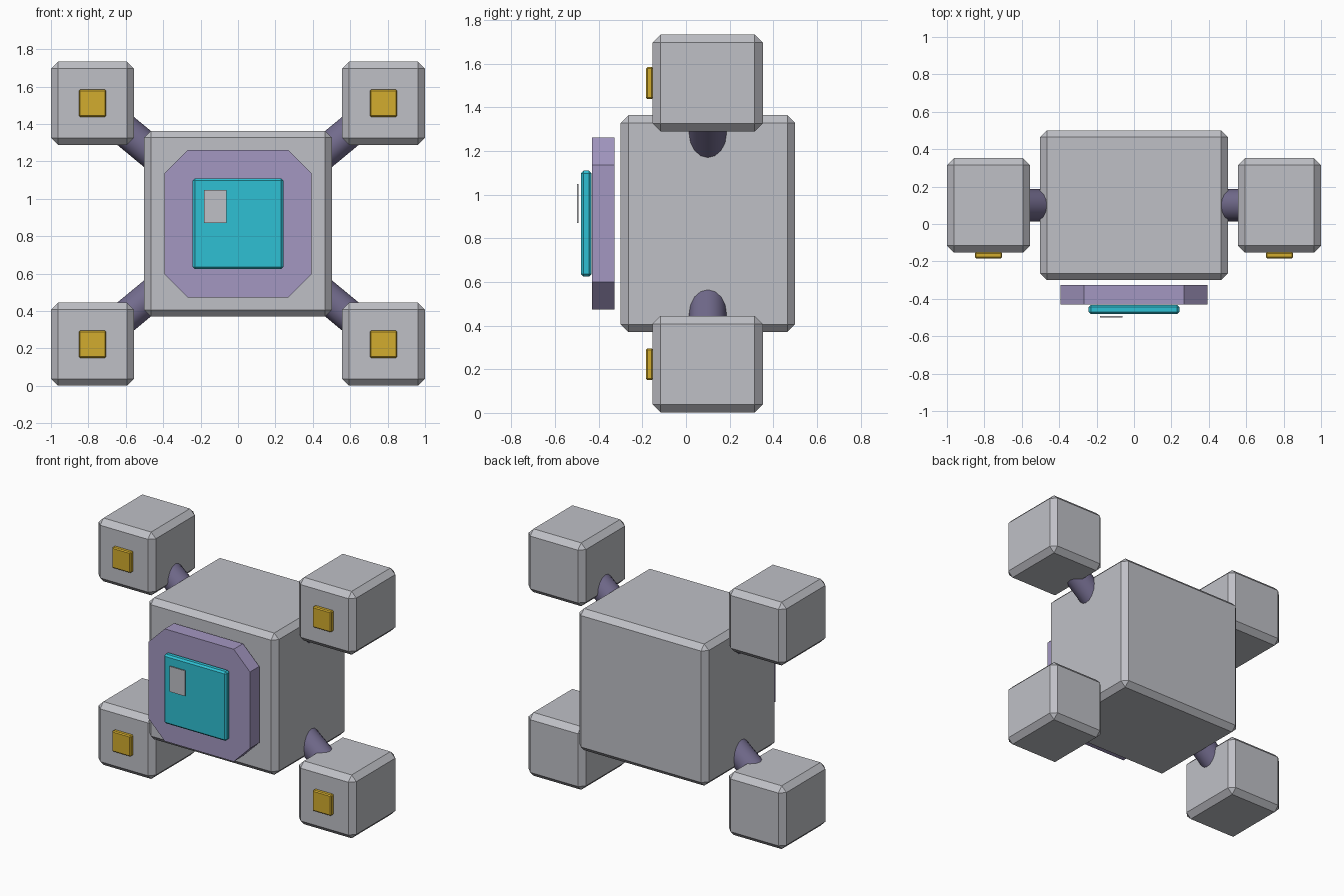
import bpy, bmesh, math
from mathutils import Vector

if "Cube" in bpy.data.objects:
    bpy.data.objects.remove(bpy.data.objects["Cube"])


def material(name, rgb):
    # sRGB 0-255 to linear
    m = bpy.data.materials.new(name)
    lin = [((c / 255 + 0.055) / 1.055) ** 2.4 for c in rgb]
    m.diffuse_color = (*lin, 1)
    m.use_nodes = True
    m.node_tree.nodes["Principled BSDF"].inputs["Base Color"].default_value = m.diffuse_color
    return m


GREY = material("light grey", (191, 192, 198))
PURPLE = material("soft purple", (163, 151, 193))
CYAN = material("cyan", (47, 192, 211))
GOLD = material("gold", (210, 172, 46))
DARK = material("dusky purple", (115, 108, 142))


def finish(bm, name, mat):
    bmesh.ops.recalc_face_normals(bm, faces=bm.faces)
    me = bpy.data.meshes.new(name)
    bm.to_mesh(me)
    bm.free()
    me.materials.append(mat)
    ob = bpy.data.objects.new(name, me)
    bpy.context.collection.objects.link(ob)
    return ob


def box(name, lo, hi, mat, bevel=0.0):
    """Box between two corners with an optional flat chamfer."""
    bm = bmesh.new()
    bmesh.ops.create_cube(bm, size=1)
    for v in bm.verts:
        v.co = [l + (c + 0.5) * (h - l) for c, l, h in zip(v.co, lo, hi)]
    if bevel:
        bmesh.ops.bevel(bm, geom=bm.edges[:], offset=bevel, segments=1,
                        affect='EDGES', profile=0.5)
    return finish(bm, name, mat)


def rod(name, a, b, radius, mat):
    """Smooth cylinder between two points."""
    a, b = Vector(a), Vector(b)
    bm = bmesh.new()
    bmesh.ops.create_cone(bm, cap_ends=True, segments=16, radius1=radius,
                          radius2=radius, depth=(b - a).length)
    rot = (b - a).to_track_quat('Z', 'Y').to_matrix()
    for v in bm.verts:
        v.co = rot @ v.co + (a + b) / 2
    for f in bm.faces:
        f.smooth = len(f.verts) == 4
    ob = finish(bm, name, mat)
    for e in ob.data.edges:  # crisp cap rims
        e.use_edge_sharp = abs((ob.data.vertices[e.vertices[0]].co
                                - ob.data.vertices[e.vertices[1]].co).length) < radius
    for e in ob.data.edges:
        v0, v1 = (ob.data.vertices[i].co for i in e.vertices)
        e.use_edge_sharp = abs((v1 - v0).dot((b - a).normalized())) < 0.01
    return ob


MID = 0.867  # height of the body centre

# Main body
box("body", (-0.502, -0.3, MID - 0.497), (0.502, 0.5, MID + 0.497), GREY, 0.036)

# Four pods with diagonal struts and gold front plates
for sx, side in ((-1, "left"), (1, "right")):
    for sz, level in ((-1, "lower"), (1, "upper")):
        cx, cz = sx * 0.778, MID + sz * 0.644
        tag = f"{level}_{side}"
        box(f"{tag}_pod", (cx - 0.222, -0.153, cz - 0.222),
            (cx + 0.222, 0.352, cz + 0.222), GREY, 0.037)
        box(f"{tag}_plate", (cx - 0.073, -0.184, cz - 0.073),
            (cx + 0.073, -0.15, cz + 0.073), GOLD, 0.007)
        rod(f"{tag}_strut", (sx * 0.4, 0.1, MID + sz * 0.33),
            (sx * 0.7, 0.1, MID + sz * 0.578), 0.086, DARK)

# Octagonal screen frame floating in front of the body
r, c = 0.394, 0.268
outline = [(c, -r), (r, -c), (r, c), (c, r), (-c, r), (-r, c), (-r, -c), (-c, -r)]
bm = bmesh.new()
face = bm.faces.new([bm.verts.new((x, -0.43, MID + z)) for x, z in outline])
ext = bmesh.ops.extrude_face_region(bm, geom=[face], use_keep_orig=True)
for g in ext["geom"]:
    if isinstance(g, bmesh.types.BMVert):
        g.co.y = -0.327
finish(bm, "screen_frame", PURPLE)

# Screen and its highlight
box("screen", (-0.243, -0.482, MID - 0.243), (0.243, -0.433, MID + 0.243), CYAN, 0.012)
box("screen_highlight", (-0.182, -0.5, 0.87), (-0.062, -0.492, 1.048), GREY)
